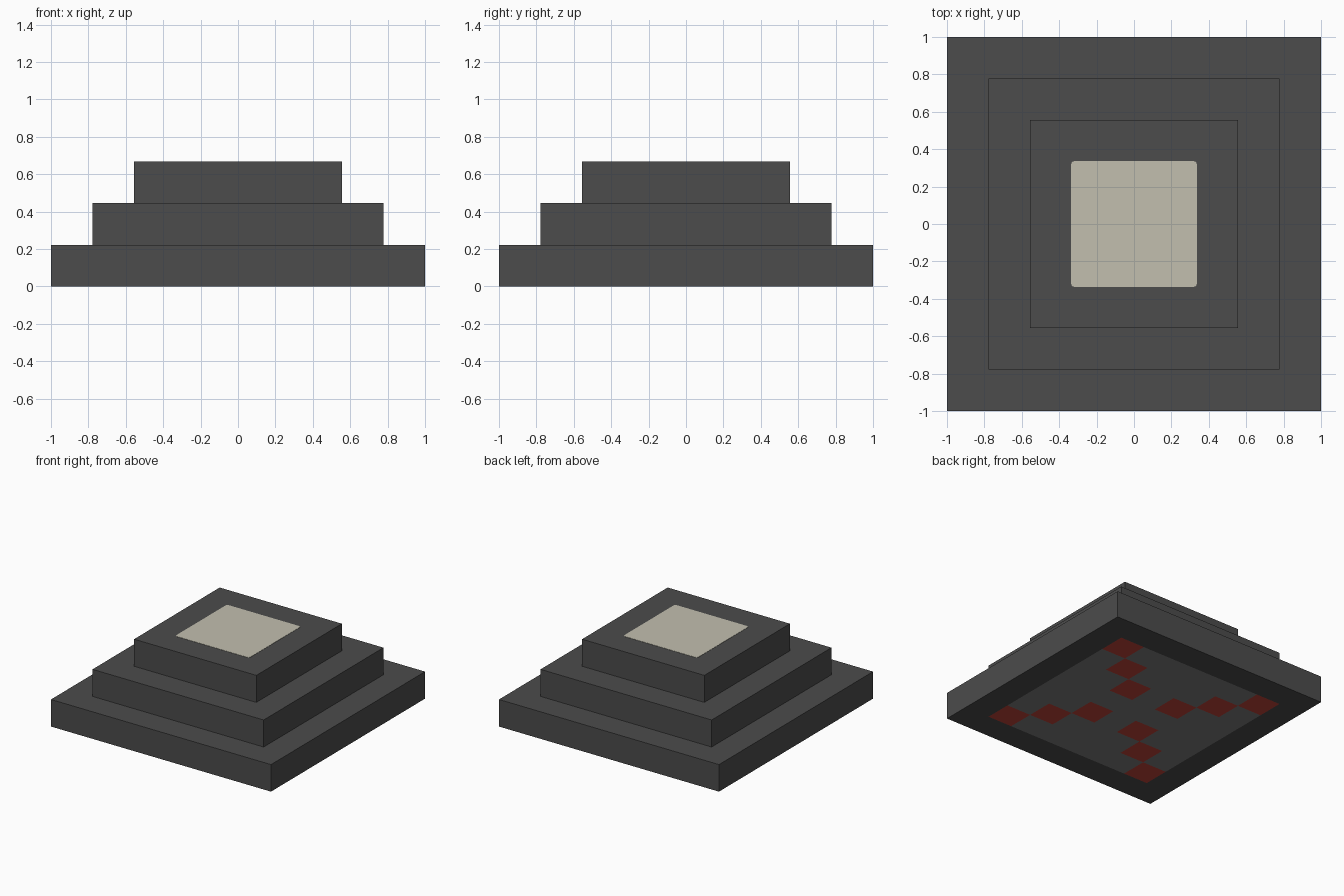
import bpy
import bmesh

cube = bpy.data.objects.get("Cube")
if cube:
    bpy.data.objects.remove(cube, do_unlink=True)

CELLS = 9
U = 2 / CELLS  # one grid cell, also the height of each step


def material(name, rgb):
    """Flat material from 0-255 display values."""
    linear = [((c / 255 + 0.055) / 1.055) ** 2.4 for c in rgb] + [1.0]
    mat = bpy.data.materials.new(name)
    mat.use_nodes = True
    mat.diffuse_color = linear
    bsdf = mat.node_tree.nodes["Principled BSDF"]
    bsdf.inputs["Base Color"].default_value = linear
    bsdf.inputs["Roughness"].default_value = 0.9
    return mat


charcoal = material("charcoal", (76, 76, 76))
grey = material("mid grey", (124, 124, 124))
red = material("brick red", (189, 67, 55))
cream = material("cream", (194, 191, 175))


def add_object(name, bm, *mats):
    mesh = bpy.data.meshes.new(name)
    bm.to_mesh(mesh)
    bm.free()
    for mat in mats:
        mesh.materials.append(mat)
    obj = bpy.data.objects.new(name, mesh)
    bpy.context.collection.objects.link(obj)
    return obj


# Stepped body: square rings, each step rising then stepping in by one cell
bm = bmesh.new()
previous = None
for step in range(3):
    half = 1 - step * U
    for z in (step * U, (step + 1) * U):
        ring = [bm.verts.new((sx * half, sy * half, z))
                for sx, sy in ((-1, -1), (1, -1), (1, 1), (-1, 1))]
        if previous:
            for i in range(4):
                j = (i + 1) % 4
                bm.faces.new((previous[i], previous[j], ring[j], ring[i]))
        previous = ring
bm.faces.new(previous)
add_object("stepped_body", bm, charcoal)

# Underside: dark border, grey field and red cells along both diagonals
bm = bmesh.new()
bmesh.ops.create_grid(bm, x_segments=CELLS, y_segments=CELLS, size=1)
bmesh.ops.reverse_faces(bm, faces=bm.faces)
for face in bm.faces:
    center = face.calc_center_median()
    column, row = abs(round(center.x / U)), abs(round(center.y / U))
    if max(column, row) == CELLS // 2:
        face.material_index = 0
    elif column == row and column > 0:
        face.material_index = 2
    else:
        face.material_index = 1
add_object("underside", bm, charcoal, grey, red)

# Pale top panel with slightly rounded corners
bm = bmesh.new()
bmesh.ops.create_cube(bm, size=1)
bmesh.ops.scale(bm, vec=(3.03 * U, 3.03 * U, 0.004), verts=bm.verts)
bmesh.ops.translate(bm, vec=(0, 0, 3 * U), verts=bm.verts)
corners = [e for e in bm.edges
           if abs(e.verts[0].co.z - e.verts[1].co.z) > 0.001]
bmesh.ops.bevel(bm, geom=corners, offset=0.02, segments=3, profile=0.5,
                affect='EDGES')
add_object("top_panel", bm, cream)
